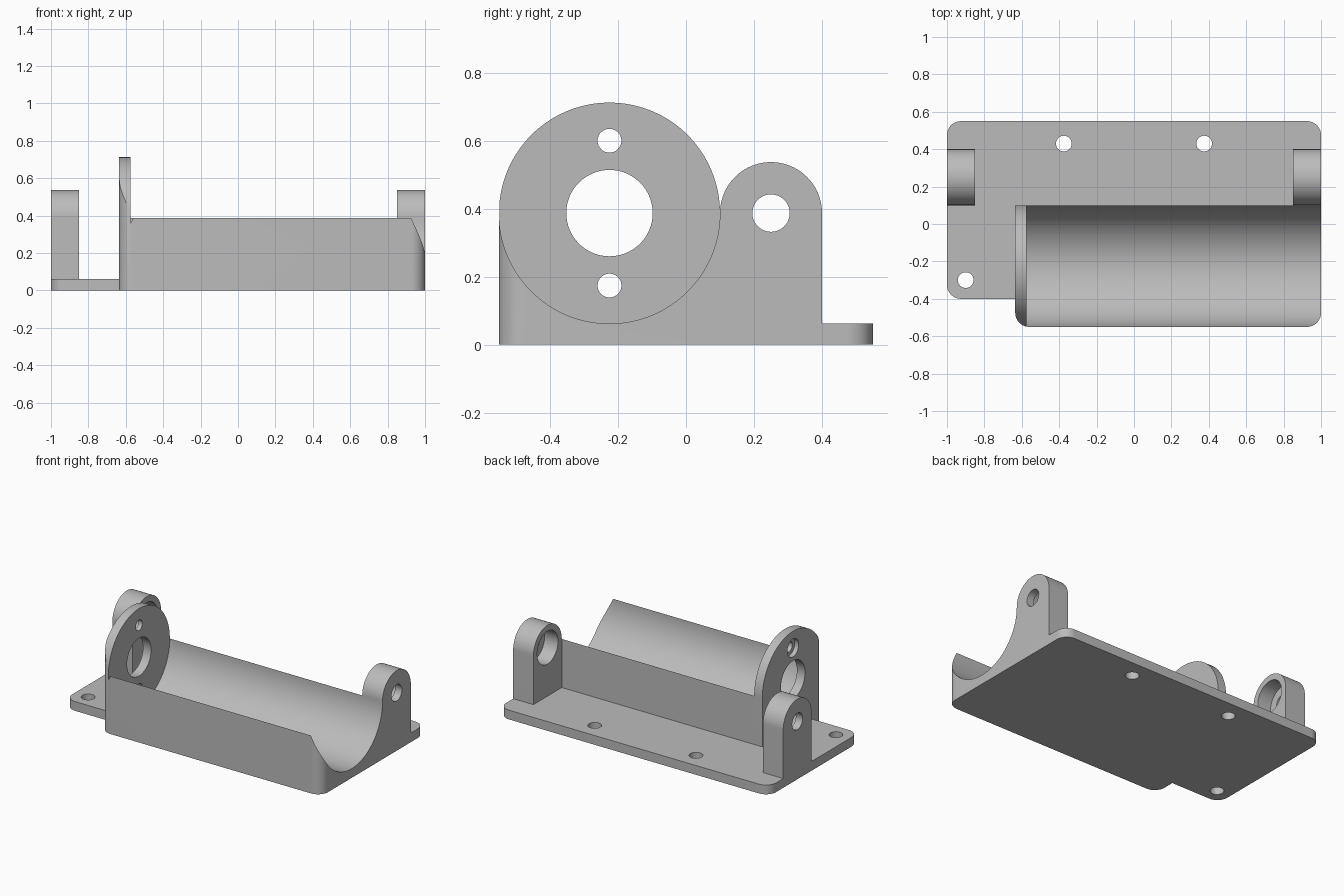
import bpy, bmesh, math

if "Cube" in bpy.data.objects:
    bpy.data.objects.remove(bpy.data.objects["Cube"], do_unlink=True)

grey = bpy.data.materials.new("light_grey")
grey.use_nodes = True
GREY = (0.5, 0.5, 0.5, 1)
grey.diffuse_color = GREY
grey.node_tree.nodes["Principled BSDF"].inputs["Base Color"].default_value = GREY

# Shared dimensions
PLATE = 0.062                  # plate thickness
AXIS_Z = 0.387                 # height of both bore axes
TUBE_Y, TUBE_R = -0.225, 0.325
LUG_Y, LUG_R = 0.25, 0.15
FRONT, BACK, MID = -0.55, 0.55, 0.10
WALL_OUT, WALL_IN = -0.635, -0.575
ROUND = 0.075


def arc(cx, cy, r, start, end, n=16):
    """Points on an arc, angles in degrees."""
    angles = [math.radians(start + (end - start) * i / n) for i in range(n + 1)]
    return [(cx + r * math.cos(a), cy + r * math.sin(a)) for a in angles]


def circle(cx, cy, r, n=64):
    return arc(cx, cy, r, 0, 360, n)[:-1]


def prism(name, points, axis, lo, hi):
    """Extrude a profile along x (profile in y, z) or z (profile in x, y)."""
    place = (lambda p, d: (d, *p)) if axis == "x" else (lambda p, d: (*p, d))
    bm = bmesh.new()
    rings = [[bm.verts.new(place(p, d)) for p in points] for d in (lo, hi)]
    for ring in rings:
        bm.faces.new(ring)
    n = len(points)
    for i in range(n):
        j = (i + 1) % n
        bm.faces.new((rings[0][i], rings[0][j], rings[1][j], rings[1][i]))
    bmesh.ops.recalc_face_normals(bm, faces=bm.faces)
    mesh = bpy.data.meshes.new(name)
    bm.to_mesh(mesh)
    bm.free()
    obj = bpy.data.objects.new(name, mesh)
    bpy.context.collection.objects.link(obj)
    mesh.materials.append(grey)
    return obj


def activate(obj):
    bpy.ops.object.select_all(action="DESELECT")
    obj.select_set(True)
    bpy.context.view_layer.objects.active = obj


def cut(obj, points, axis, lo, hi):
    """Subtract an extruded profile from a part."""
    cutter = prism("cutter", points, axis, lo, hi)
    cutter.hide_render = True
    mod = obj.modifiers.new("cut", "BOOLEAN")
    mod.operation, mod.solver, mod.object = "DIFFERENCE", "EXACT", cutter
    activate(obj)
    bpy.ops.object.modifier_apply(modifier=mod.name)
    bpy.data.objects.remove(cutter, do_unlink=True)


def round_corner(obj, x, side):
    """Round a vertical front corner; side is the outward x direction."""
    cx, cy, out = x - side * ROUND, FRONT + ROUND, 0.05
    points = arc(cx, cy, ROUND, 270, 360 if side > 0 else 180)
    points += [(x + side * out, cy), (x + side * out, FRONT - out), (cx, FRONT - out)]
    cut(obj, points, "z", -0.1, 1)


# Base plate: L-shaped, rounded at its outer corners, with three screw holes
outline = [(1, MID)]
outline += arc(1 - ROUND, BACK - ROUND, ROUND, 0, 90)
outline += arc(ROUND - 1, BACK - ROUND, ROUND, 90, 180)
outline += arc(ROUND - 1, ROUND - 0.40, ROUND, 180, 270)
outline += [(WALL_OUT, -0.40), (WALL_OUT, MID)]
base_plate = prism("base_plate", outline, "z", 0, PLATE)
for x, y in ((-0.375, 0.43), (0.375, 0.43), (-0.90, -0.30)):
    cut(base_plate, circle(x, y, 0.042, 40), "z", -0.1, 0.2)

# Cradle: block with a half-round trough
profile = [(FRONT, 0), (MID, 0)] + arc(TUBE_Y, AXIS_Z, TUBE_R, 0, -180, 64)
cradle = prism("cradle", profile, "x", WALL_IN, 1)
round_corner(cradle, 1, 1)
round_corner(cradle, WALL_OUT, -1)

# End wall: round-topped plate with a central bore and two recessed screw holes
profile = [(FRONT, 0), (MID, 0)] + arc(TUBE_Y, AXIS_Z, TUBE_R, 0, 180, 64)
end_wall = prism("end_wall", profile, "x", WALL_OUT, WALL_IN)
round_corner(end_wall, WALL_OUT, -1)
cut(end_wall, circle(TUBE_Y, AXIS_Z, 0.127), "x", -0.8, -0.4)
for offset in (-0.213, 0.213):
    cut(end_wall, circle(TUBE_Y, AXIS_Z + offset, 0.035, 40), "x", -0.8, -0.4)
    cut(end_wall, circle(TUBE_Y, AXIS_Z + offset, 0.06, 40), "x", -0.8, WALL_OUT + 0.03)

# Lugs: round-topped blocks, small outer hole and wide inner bearing seat
parts = [base_plate, cradle, end_wall]
profile = [(MID, PLATE), (MID + 2 * LUG_R, PLATE)] + arc(LUG_Y, AXIS_Z, LUG_R, 0, 180, 48)
for side, name in ((1, "left_lug"), (-1, "right_lug")):
    lug = prism(name, profile, "x", *sorted((side * 0.85, side)))
    cut(lug, circle(LUG_Y, AXIS_Z, 0.055, 40), "x", *sorted((side * 0.7, side * 1.1)))
    cut(lug, circle(LUG_Y, AXIS_Z, 0.11), "x", *sorted((side * 0.7, side * 0.95)))
    parts.append(lug)

for part in parts:
    activate(part)
    bpy.ops.object.shade_smooth_by_angle(angle=math.radians(30))
